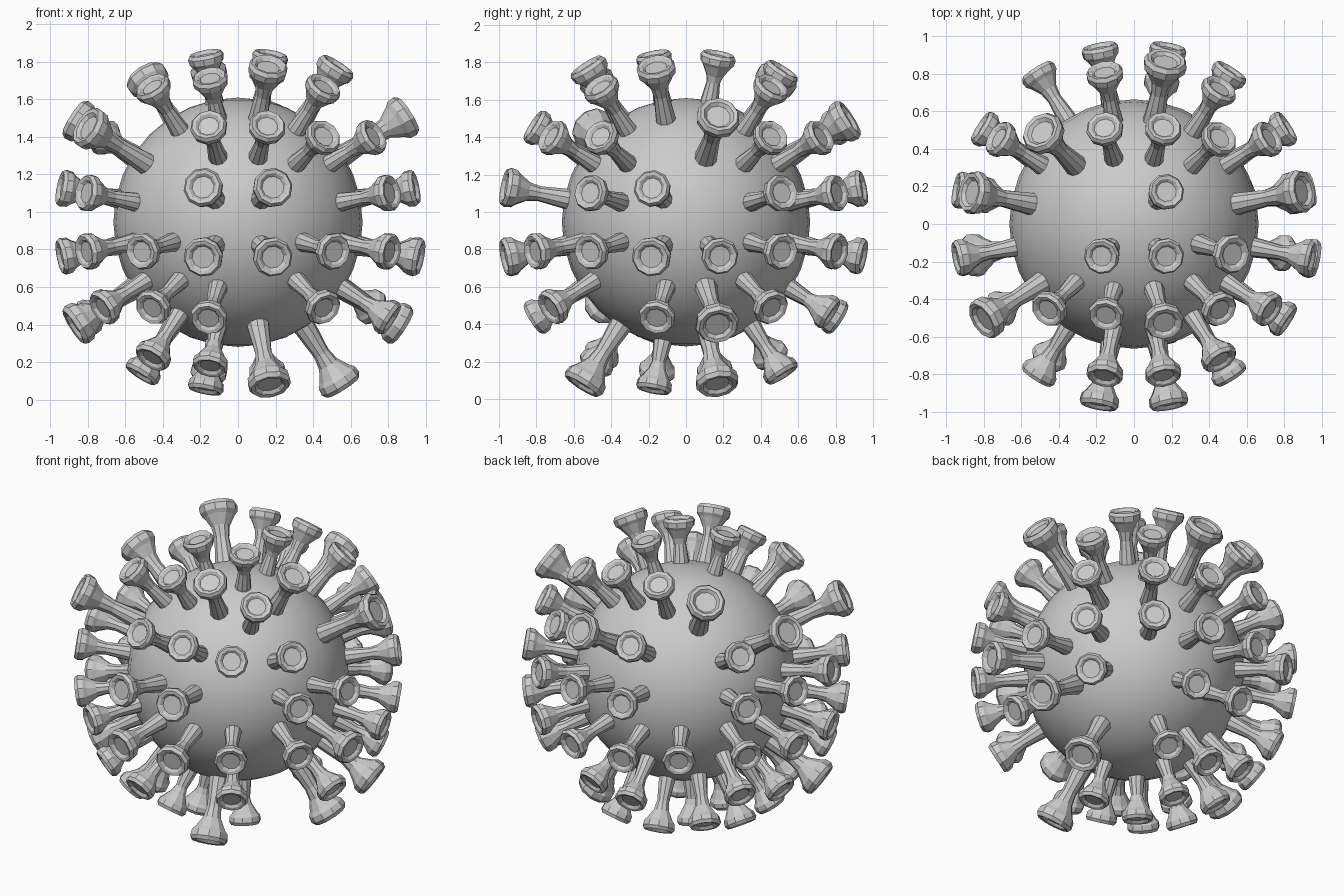
import bpy, bmesh, math
from mathutils import Vector

if "Cube" in bpy.data.objects:
    bpy.data.objects.remove(bpy.data.objects["Cube"])

CENTRE = Vector((0, 0, 0.945))
RADIUS = 0.664
SIDES = 10

# Round core
bpy.ops.mesh.primitive_uv_sphere_add(segments=32, ring_count=16, radius=RADIUS, location=CENTRE)
core = bpy.context.object
core.name = "core_sphere"
bpy.ops.object.shade_smooth()

# Spike layout: a 4x4 grid on each side of a cube, blown up onto the sphere.
# Letters give the reach of each spike, a dot is a gap.
REACH = {"s": 0.935, "o": 0.985, "m": 1.01, "l": 1.055, "x": 1.09}
STEPS = (-0.635, -0.195, 0.195, 0.635)
X, Y, Z = Vector((1, 0, 0)), Vector((0, 1, 0)), Vector((0, 0, 1))
LAYOUT = {
    "front":  (-Y, X, Z, (".ooo", ".mm.", "ommo", "oo.o")),
    "right":  (X, Y, Z,  ("o.xo", "oo.o", "omoo", ".olo")),
    "back":   (Y, X, Z,  (".olo", ".ooo", "oooo", ".os.")),
    "left":   (-X, Y, Z, ("x.lo", "oooo", "oooo", "oloo")),
    "top":    (Z, X, Y,  ("looo", "..s.", ".ssm", "osmo")),
    "bottom": (-Z, X, Y, ("ooo.", "os.l", "oss.", "osl.")),
}


def add_spike(bm, direction, reach):
    """Lathe a fluted stem with a dished cap along a direction; long spikes are thicker."""
    s = min(1.18, max(0.97, (reach - 0.62) / 0.365))
    profile = [  # radius, distance from the centre
        (0.054 * s, 0.62),
        (0.050 * s, 0.68),
        (0.038 * s, 0.5 * (0.66 + reach) - 0.02),
        (0.048 * s, reach - 0.125 * s),
        (0.080 * s, reach - 0.07 * s),
        (0.096 * s, reach - 0.052 * s),
        (0.100 * s, reach - 0.020 * s),
        (0.088 * s, reach),
        (0.070 * s, reach - 0.004),
        (0.056 * s, reach - 0.018 * s),
    ]
    side = direction.orthogonal().normalized()
    up = direction.cross(side)
    rings = []
    for rad, dist in profile:
        ring = []
        for i in range(SIDES):
            a = 2 * math.pi * i / SIDES
            offset = side * (rad * math.cos(a)) + up * (rad * math.sin(a))
            ring.append(bm.verts.new(direction * dist + offset))
        rings.append(ring)
    for low, high in zip(rings, rings[1:]):
        for i in range(SIDES):
            j = (i + 1) % SIDES
            bm.faces.new((low[i], low[j], high[j], high[i]))
    bm.faces.new(rings[-1])
    bm.faces.new(rings[0][::-1])


# Spikes, one object per side
for name, (normal, u, v, rows) in LAYOUT.items():
    bm = bmesh.new()
    for row, sv in zip(rows, reversed(STEPS)):
        for mark, su in zip(row, STEPS):
            if mark != ".":
                add_spike(bm, (normal + u * su + v * sv).normalized(), REACH[mark])
    mesh = bpy.data.meshes.new(name + "_spikes")
    bm.to_mesh(mesh)
    bm.free()
    obj = bpy.data.objects.new(name + "_spikes", mesh)
    obj.location = CENTRE
    bpy.context.collection.objects.link(obj)
